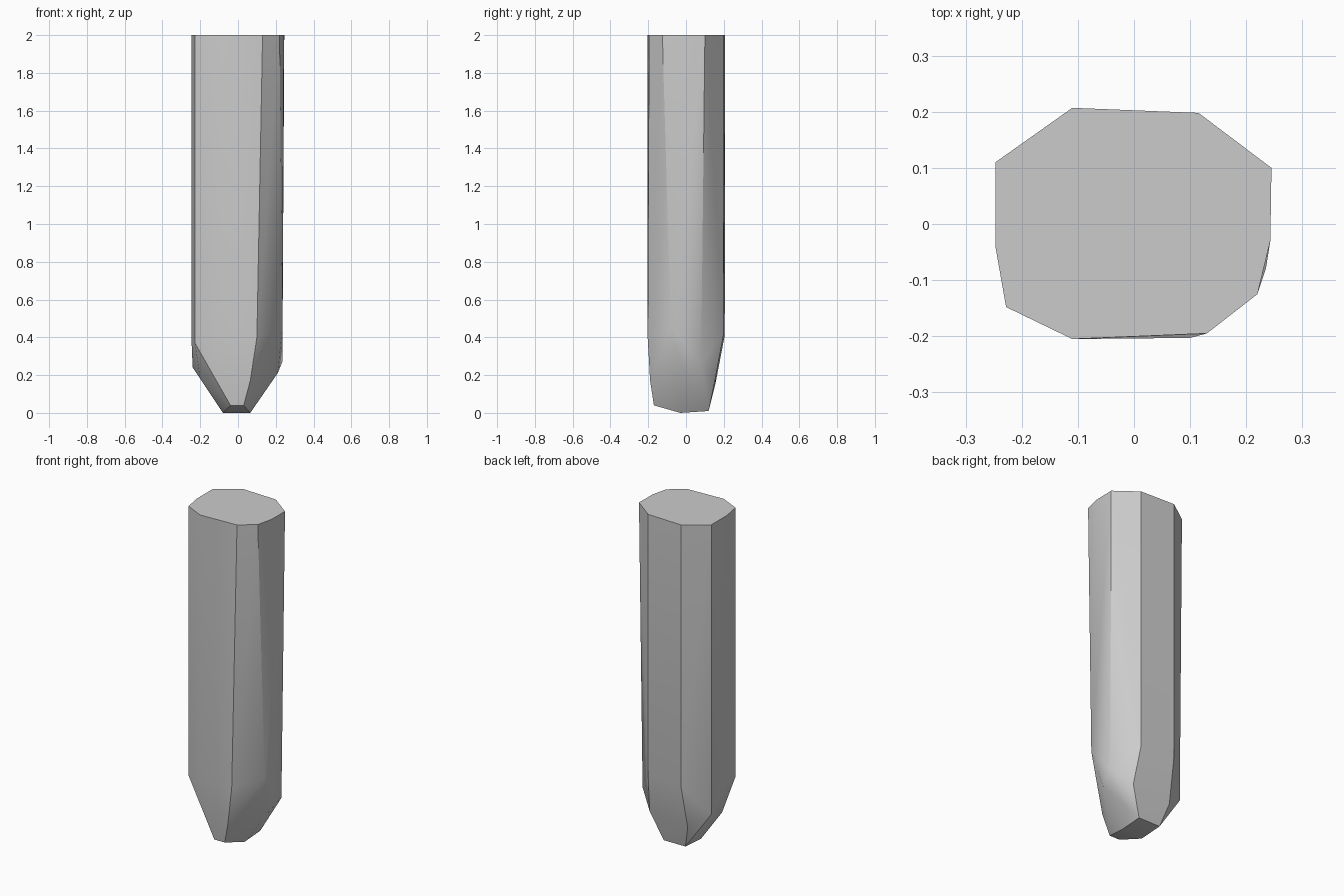
import bpy, bmesh, math

cube = bpy.data.objects.get("Cube")
if cube:
    bpy.data.objects.remove(cube)

# Plain grey
grey = bpy.data.materials.new("plain grey")
grey.use_nodes = True
colour = (0.6, 0.6, 0.6, 1)
grey.diffuse_color = colour
grey.node_tree.nodes["Principled BSDF"].inputs["Base Color"].default_value = colour

# Flat top outline of the shaft
top = [(-.11, .207), (.115, .198), (.245, .1), (.243, -.03), (.22, -.125),
       (.13, -.195), (-.11, -.205), (-.228, -.148), (-.247, -.04), (-.247, .11)]
# Shoulder where the shaft starts to taper
shoulder = [(-.11, .205, .41), (.115, .198, .41), (.235, .08, .27), (.235, -.08, .45),
            (.1, -.203, .4), (-.11, -.203, .4), (-.228, -.148, .37),
            (-.246, -.04, .38), (-.24, .1, .24)]
# Bulges on the sloping sides
slope = [(.135, .155, .18), (.21, -.01, .21), (.065, -.19, .17),
         (-.2, -.06, .18), (-.12, .155, .15)]
# Small blunt tip
tip = [(.065, .12, .01), (-.08, .12, .01), (-.08, -.03, 0),
       (.065, -.03, 0), (.03, -.17, .04), (-.04, -.17, .04)]

# Wrap the sections in one faceted skin
bm = bmesh.new()
for point in [(x, y, 2) for x, y in top] + shoulder + slope + tip:
    bm.verts.new(point)
hull = bmesh.ops.convex_hull(bm, input=bm.verts)
loose = [v for v in bm.verts if not v.link_faces]
bmesh.ops.delete(bm, geom=loose, context="VERTS")
bmesh.ops.dissolve_limit(bm, angle_limit=math.radians(1), verts=bm.verts, edges=bm.edges)
bmesh.ops.recalc_face_normals(bm, faces=bm.faces)
mesh = bpy.data.meshes.new("tapered_post")
bm.to_mesh(mesh)
bm.free()
mesh.materials.append(grey)

post = bpy.data.objects.new("tapered_post", mesh)
bpy.context.collection.objects.link(post)
bpy.ops.object.select_all(action="DESELECT")
post.select_set(True)
bpy.context.view_layer.objects.active = post
bpy.ops.object.shade_smooth_by_angle(angle=math.radians(30))
